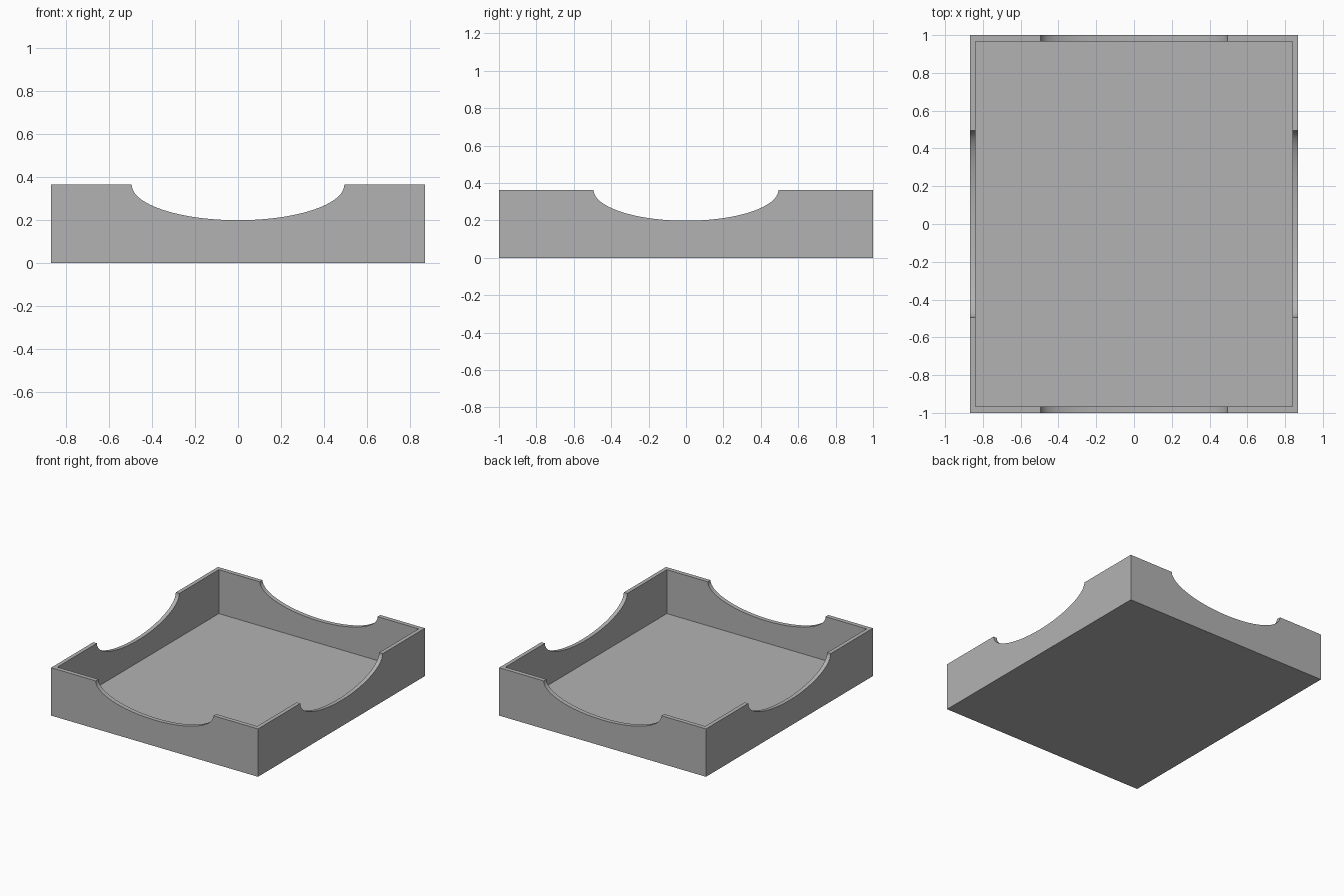
import bpy
import math

cube = bpy.data.objects.get("Cube")
if cube:
    bpy.data.objects.remove(cube, do_unlink=True)

HALF_X, HALF_Y, HEIGHT = 0.868, 1.0, 0.363
WALL, FLOOR = 0.03, 0.03
CUT_HALF, CUT_DEPTH = 0.494, 0.165

grey = bpy.data.materials.new("plain grey")
grey.use_nodes = True
colour = (0.45, 0.45, 0.45, 1)
grey.diffuse_color = colour
grey.node_tree.nodes["Principled BSDF"].inputs["Base Color"].default_value = colour


def box(name, half_x, half_y, bottom, top):
    bpy.ops.mesh.primitive_cube_add(size=2, location=(0, 0, (bottom + top) / 2))
    obj = bpy.context.object
    obj.name = name
    obj.scale = (half_x, half_y, (top - bottom) / 2)
    bpy.ops.object.transform_apply(location=True, rotation=True, scale=True)
    obj.data.materials.append(grey)
    return obj


def scoop(name, turn):
    """Elliptical bar that cuts two opposite walls at once."""
    bpy.ops.mesh.primitive_cylinder_add(vertices=96, radius=1, depth=3)
    obj = bpy.context.object
    obj.name = name
    obj.scale = (CUT_HALF, CUT_DEPTH, 1)
    obj.rotation_euler = (math.pi / 2, 0, turn)
    obj.location.z = HEIGHT
    bpy.ops.object.transform_apply(location=True, rotation=True, scale=True)
    obj.data.materials.append(grey)
    return obj


# Solid tray block, its hollow, and the scoops in the four walls
tray = box("tray", HALF_X, HALF_Y, 0, HEIGHT)
cutters = [
    box("hollow_cutter", HALF_X - WALL, HALF_Y - WALL - 0.003, FLOOR, HEIGHT + 0.5),
    scoop("front_back_scoop_cutter", 0),
    scoop("side_scoop_cutter", math.pi / 2),
]

bpy.ops.object.select_all(action='DESELECT')
tray.select_set(True)
bpy.context.view_layer.objects.active = tray
for cutter in cutters:
    cutter.hide_render = True
    mod = tray.modifiers.new(cutter.name, 'BOOLEAN')
    mod.operation = 'DIFFERENCE'
    mod.solver = 'EXACT'
    mod.object = cutter
    bpy.ops.object.modifier_apply(modifier=mod.name)
    bpy.data.objects.remove(cutter, do_unlink=True)

# Smooth scoops, crisp rims and corners
bpy.ops.object.shade_smooth_by_angle(angle=math.radians(30))
